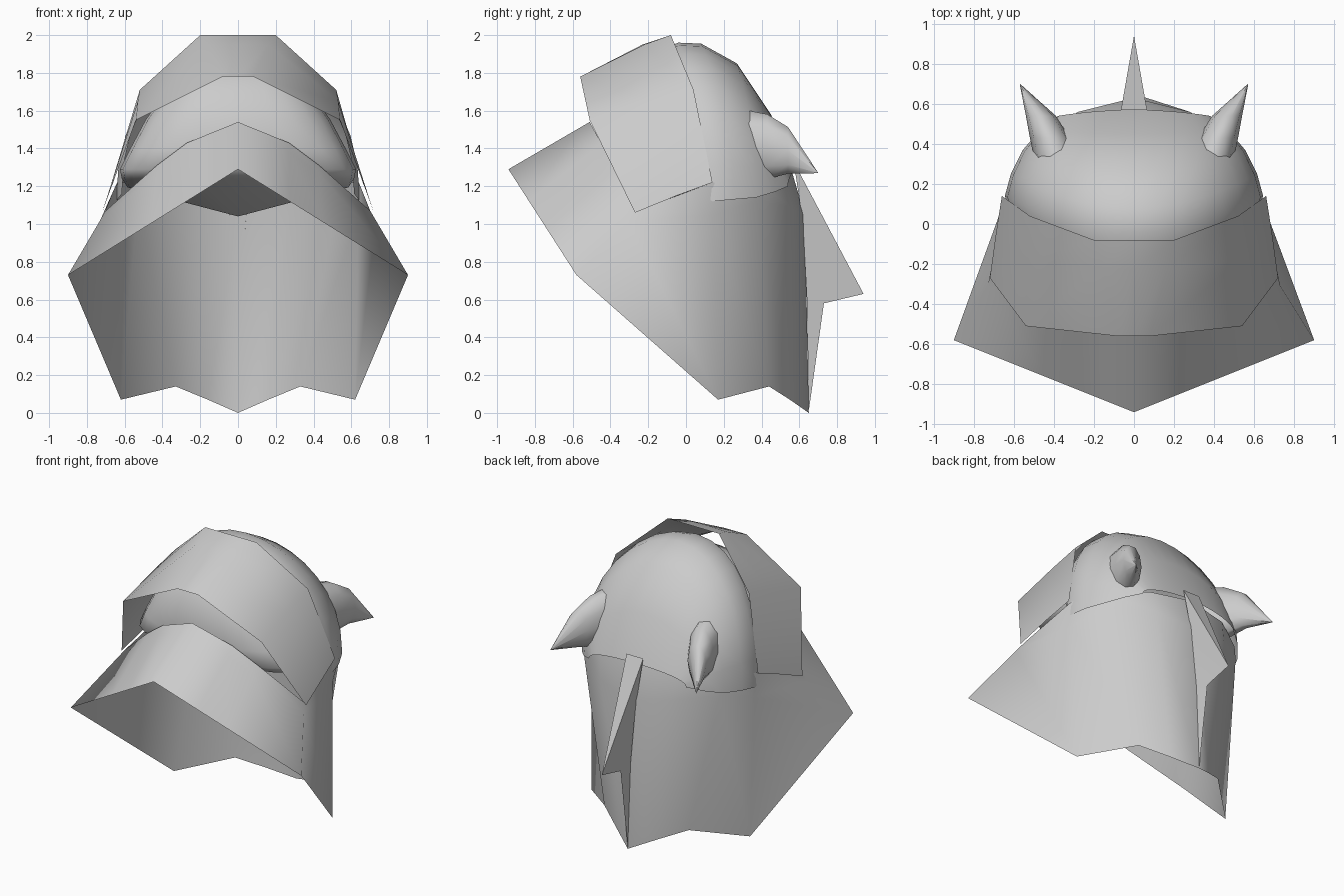
import bpy
import math
from mathutils import Vector

default_cube = bpy.data.objects.get("Cube")
if default_cube:
    bpy.data.objects.remove(default_cube, do_unlink=True)

grey = bpy.data.materials.new("plain grey")
grey.use_nodes = True
colour = (0.6, 0.6, 0.6, 1)
grey.diffuse_color = colour
grey.node_tree.nodes["Principled BSDF"].inputs["Base Color"].default_value = colour


def make_part(name, points, faces, smooth_angle=60):
    """Create one grey object with smooth faces and sharp creases."""
    mesh = bpy.data.meshes.new(name)
    mesh.from_pydata([tuple(p) for p in points], [], faces)
    mesh.materials.append(grey)
    part = bpy.data.objects.new(name, mesh)
    bpy.context.collection.objects.link(part)
    bpy.ops.object.select_all(action="DESELECT")
    bpy.context.view_layer.objects.active = part
    part.select_set(True)
    bpy.ops.object.mode_set(mode="EDIT")
    bpy.ops.mesh.select_all(action="SELECT")
    bpy.ops.mesh.remove_doubles(threshold=0.0005)
    bpy.ops.mesh.normals_make_consistent(inside=False)
    bpy.ops.object.mode_set(mode="OBJECT")
    bpy.ops.object.shade_smooth_by_angle(angle=math.radians(smooth_angle))
    return part


def mirrored(half):
    """Extend a half outline that starts on the centre line to both sides."""
    other = [(-x, y, z) for x, y, z in half if x > 0]
    return other[::-1] + list(half)


def loft(name, rows, closed=False, smooth_angle=60):
    """Join neighbouring rows of points with quads."""
    count = len(rows[0])
    points = [p for row in rows for p in row]
    faces = []
    for r in range(len(rows) - 1):
        for i in range(count if closed else count - 1):
            j = (i + 1) % count
            faces.append((r * count + i, r * count + j,
                          (r + 1) * count + j, (r + 1) * count + i))
    return make_part(name, points, faces, smooth_angle)


def between(start, end, amount):
    return tuple(Vector(start).lerp(Vector(end), amount))


# Flared collar: pointed bill in front, zigzag hem behind
bill_tip, side_corner = (0, -.94, 1.29), (.9, -.58, .73)
hem = [bill_tip, between(bill_tip, side_corner, .3), between(bill_tip, side_corner, .5),
       side_corner, (.62, .17, .07), (.33, .44, .14), (.16, .55, .07), (0, .65, 0)]
neck = [(0, -.51, 1.54), (.27, -.45, 1.43), (.43, -.39, 1.31), (.7, -.26, 1.07),
        (.64, .14, 1.22), (.53, .37, 1.22), (.3, .52, 1.25), (0, .56, 1.28)]
fold = [between(n, h, .15) for n, h in zip(neck, hem)]
fold[-3:] = [(.53, .38, 1.12), (.28, .56, 1.09), (0, .63, 1.04)]
collar_rows = []
for row in (neck, fold, hem):
    right = [(-x, y, z) for x, y, z in row[1:-1]]
    collar_rows.append(row + right[::-1])
loft("collar", collar_rows, closed=True, smooth_angle=100)

# Hood band over the brow
brow = [(0, -.56, 1.78), (.08, -.56, 1.78), (.54, -.51, 1.55), (.72, -.27, 1.06)]
crown = [(0, -.23, 1.95), (.16, -.22, 1.95), (.53, -.18, 1.65), (.69, -.05, 1.15)]
nape = [(0, -.08, 2), (.2, -.08, 2), (.52, .04, 1.71), (.66, .14, 1.22)]
loft("hood_band", [mirrored(row) for row in (brow, crown, nape)], smooth_angle=50)


# Rounded face under the hood, stacked from level outlines
def face_outline(height, width, front, steps=6):
    half = []
    for i in range(steps + 1):
        angle = math.pi / 2 * i / steps
        half.append((width * math.sin(angle) ** .75,
                     -.1 + (front + .1) * max(math.cos(angle), 0) ** .75, height))
    half.append((width, .06, height))
    return mirrored(half)


face_rows = [
    face_outline(1.9, .12, -.12),
    face_outline(1.82, .26, -.26),
    face_outline(1.71, .38, -.37),
    face_outline(1.55, .49, -.43),
    face_outline(1.4, .57, -.45),
    face_outline(1.29, .625, -.43),
    face_outline(1.24, .615, -.36),
]
# Sloping underside ending in a shallow V
face_rows.append([(x * .95, .1, 1.04 + .25 * abs(x)) for x, y, z in face_rows[-1]])
loft("inner_face", face_rows)


# Rounded helmet shell behind the hood, built from bulging arches
def arch(width, top_y, top_z, side_y, side_z, steps=8):
    half = []
    for i in range(steps + 1):
        angle = math.pi / 2 * i / steps
        up = max(math.cos(angle), 0) ** .92
        half.append((width * math.sin(angle),
                     top_y + (side_y - top_y) * math.sin(angle) ** 2,
                     side_z + (top_z - side_z) * up))
    return mirrored(half)


shell_rows = [
    arch(.615, -.12, 1.93, .06, 1.16),
    arch(.645, -.04, 1.96, .14, 1.12),
    arch(.615, .08, 1.955, .25, 1.13),
    arch(.555, .27, 1.85, .37, 1.14),
    arch(.47, .45, 1.58, .47, 1.17),
    arch(.38, .57, 1.28, .54, 1.2),
]
loft("helmet_shell", shell_rows)


# Backswept horns with broad buried bases
def ring(centre, half_width, half_height, sides=10):
    x, y, z = centre
    turns = [math.tau * i / sides for i in range(sides)]
    return [(x + half_width * math.cos(a), y, z + half_height * math.sin(a)) for a in turns]


horn_rows = [
    ring((.36, .28, 1.42), .13, .2),
    ring((.42, .43, 1.41), .1, .18),
    ring((.465, .54, 1.39), .075, .13),
    ring((.57, .7, 1.27), .001, .001),
]
for side, sign in (("left", 1), ("right", -1)):
    rows = [[(sign * x, y, z) for x, y, z in row] for row in horn_rows]
    loft(side + "_horn", rows, closed=True)

# Rear fin running down the back of the collar
fin_points = [
    (-.065, .57, 1.33), (.065, .57, 1.33),
    (-.04, .62, 1), (.04, .62, 1),
    (0, .94, .63), (0, .73, .58), (0, .65, .01),
    (-.015, .64, .6), (.015, .64, .6),
]
fin_faces = [(0, 1, 4), (0, 4, 2), (1, 3, 4), (2, 4, 5, 7), (3, 8, 5, 4), (7, 5, 6), (8, 6, 5)]
make_part("rear_fin", fin_points, fin_faces, smooth_angle=40)
